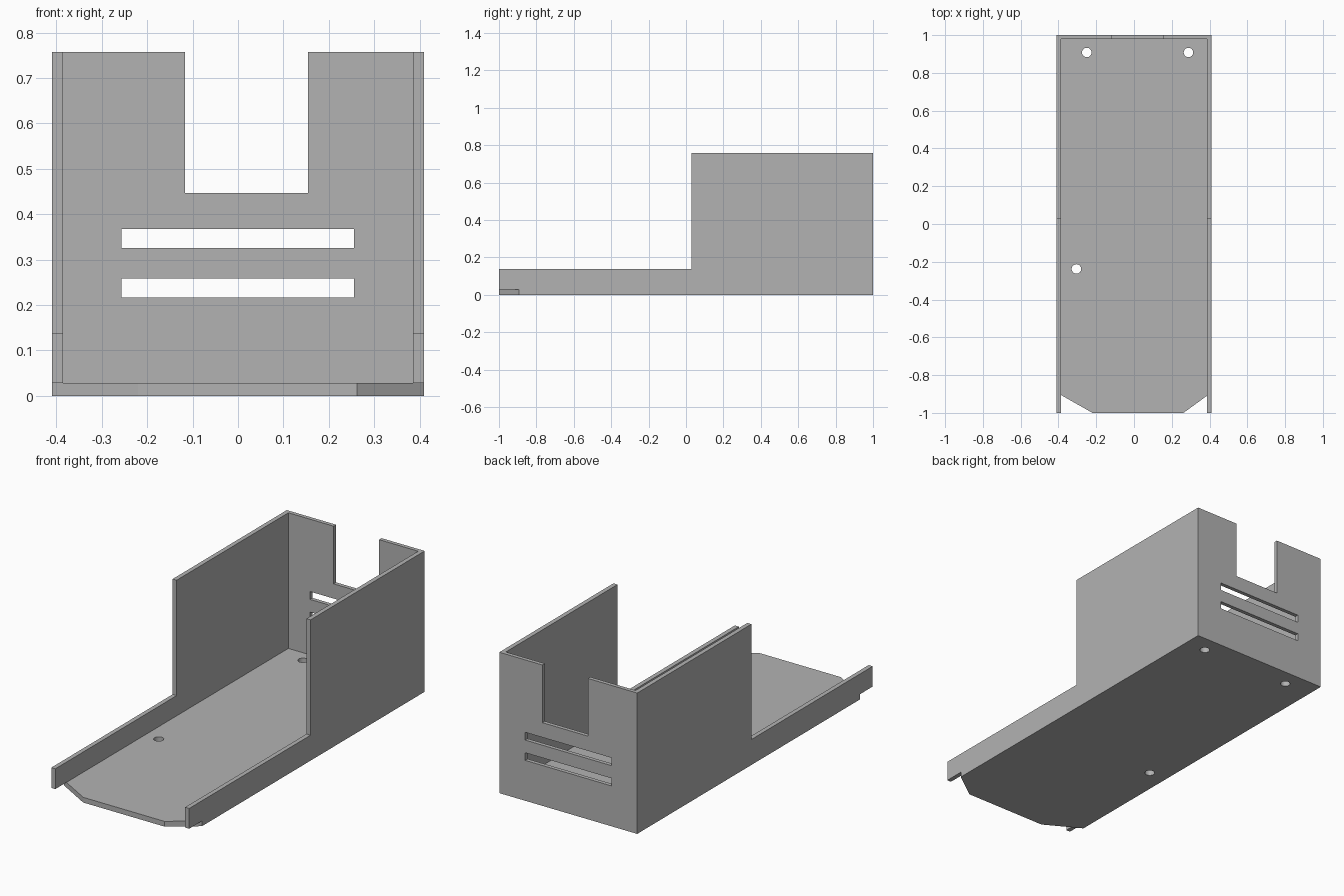
import bpy
import bmesh
from mathutils import Matrix, Vector

if "Cube" in bpy.data.objects:
    bpy.data.objects.remove(bpy.data.objects["Cube"], do_unlink=True)

# Overall sizes
HALF_W, HALF_L = 0.41, 1.0
INNER_W, BACK_INNER = 0.386, 0.979
FLOOR, LOW, HIGH, STEP_Y = 0.028, 0.137, 0.757, 0.03

# Material
grey = bpy.data.materials.new("plain grey")
grey.use_nodes = True
colour = (0.45, 0.45, 0.45, 1)
grey.diffuse_color = colour
grey.node_tree.nodes["Principled BSDF"].inputs["Base Color"].default_value = colour


def add_object(name, bm):
    bmesh.ops.recalc_face_normals(bm, faces=bm.faces)
    mesh = bpy.data.meshes.new(name)
    bm.to_mesh(mesh)
    bm.free()
    mesh.materials.append(grey)
    obj = bpy.data.objects.new(name, mesh)
    bpy.context.collection.objects.link(obj)
    return obj


def prism(name, outline, offset):
    """Extrude a closed outline of 3D points along an offset."""
    bm = bmesh.new()
    face = bm.faces.new([bm.verts.new(p) for p in outline])
    new = bmesh.ops.extrude_face_region(bm, geom=[face], use_keep_orig=True)["geom"]
    verts = [v for v in new if isinstance(v, bmesh.types.BMVert)]
    bmesh.ops.translate(bm, vec=Vector(offset), verts=verts)
    return add_object(name, bm)


def box(name, x0, x1, y0, y1, z0, z1):
    corners = [(x0, y0, z0), (x1, y0, z0), (x1, y1, z0), (x0, y1, z0)]
    return prism(name, corners, (0, 0, z1 - z0))


def hole(name, x, y, radius=0.025):
    bm = bmesh.new()
    bmesh.ops.create_cone(bm, cap_ends=True, segments=32, radius1=radius,
                          radius2=radius, depth=0.2,
                          matrix=Matrix.Translation((x, y, 0)))
    return add_object(name, bm)


def cut(target, cutter):
    mod = target.modifiers.new(cutter.name, "BOOLEAN")
    mod.operation = "DIFFERENCE"
    mod.solver = "EXACT"
    mod.object = cutter
    bpy.context.view_layer.objects.active = target
    bpy.ops.object.modifier_apply(modifier=mod.name)
    bpy.data.objects.remove(cutter, do_unlink=True)


# Stepped side profile across the full width
side = [(-HALF_L, 0), (HALF_L, 0), (HALF_L, HIGH),
        (STEP_Y, HIGH), (STEP_Y, LOW), (-HALF_L, LOW)]
tray = prism("open_tray", [(-HALF_W, y, z) for y, z in side], (2 * HALF_W, 0, 0))

# Hollow interior, open at the top and front
cut(tray, box("interior", -INNER_W, INNER_W, -1.5, BACK_INNER, FLOOR, 1.5))

# Back wall notch and two vent slots
cut(tray, box("notch", -0.117, 0.154, 0.9, 1.1, 0.447, 1))
for low, high in ((0.217, 0.258), (0.326, 0.368)):
    cut(tray, box("vent_slot", -0.257, 0.256, 0.9, 1.1, low, high))

# Clipped floor corners under the side walls
for x, side_x in ((-0.22, -HALF_W), (0.262, HALF_W)):
    dx, dy = side_x - x, 0.108
    corner = [(x - dx, -HALF_L - dy), (x + 2 * dx, -HALF_L + 2 * dy),
              (x + 2 * dx, -HALF_L - dy)]
    cut(tray, prism("corner", [(px, py, -0.1) for px, py in corner],
                    (0, 0, FLOOR + 0.1)))

# Screw holes in the floor
for x, y in ((-0.25, 0.908), (0.288, 0.908), (-0.305, -0.238)):
    cut(tray, hole("screw_hole", x, y))
